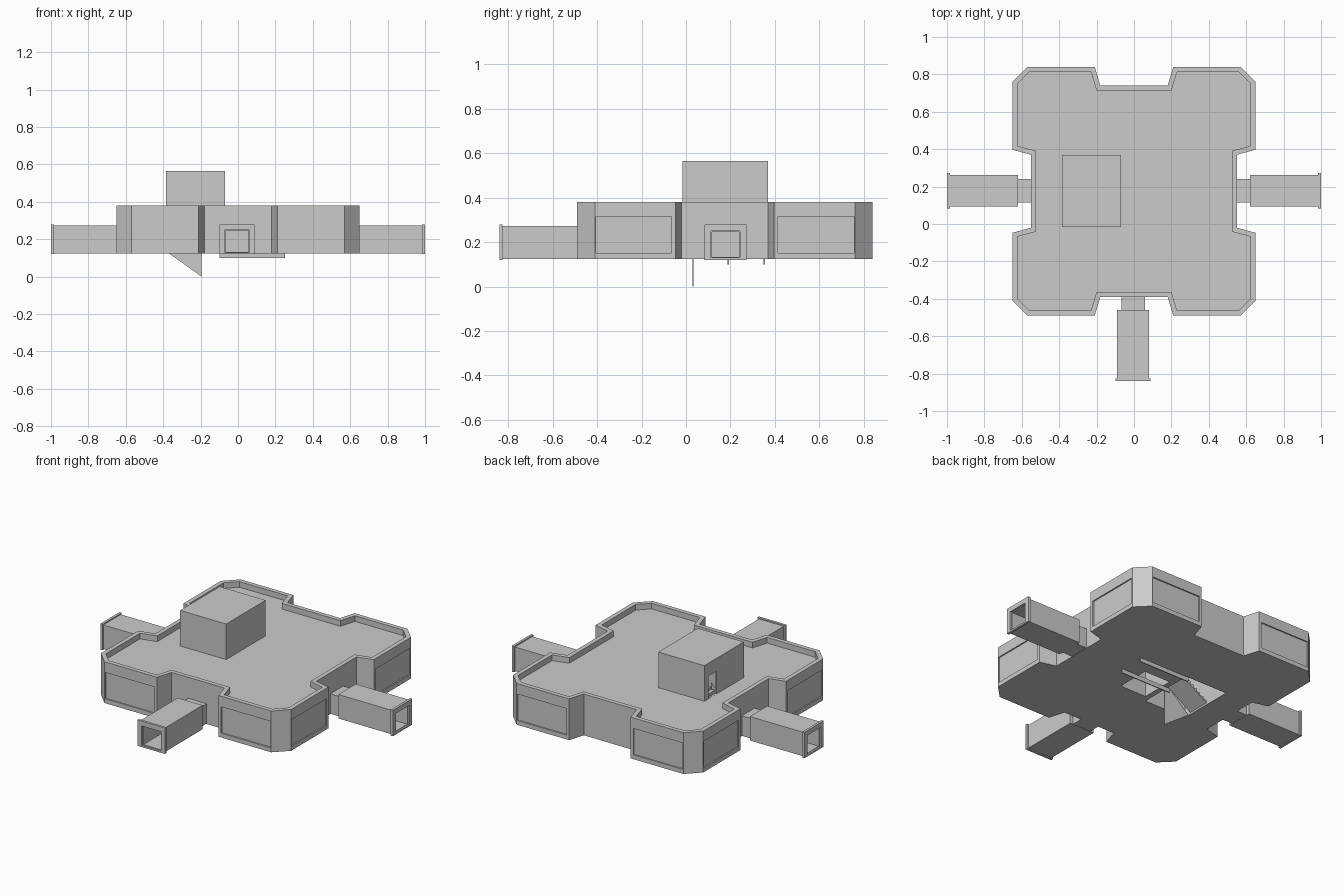
import bpy, bmesh, math
from mathutils import Vector, Matrix

if "Cube" in bpy.data.objects:
    bpy.data.objects.remove(bpy.data.objects["Cube"])

CY = 0.175          # y centre of the main block


def make(name, bm):
    bmesh.ops.recalc_face_normals(bm, faces=bm.faces)
    me = bpy.data.meshes.new(name)
    bm.to_mesh(me)
    bm.free()
    ob = bpy.data.objects.new(name, me)
    bpy.context.scene.collection.objects.link(ob)
    return ob


def box(name, x0, x1, y0, y1, z0, z1):
    bm = bmesh.new()
    m = Matrix.Translation(((x0 + x1) / 2, (y0 + y1) / 2, (z0 + z1) / 2))
    m = m @ Matrix.Diagonal((x1 - x0, y1 - y0, z1 - z0, 1))
    bmesh.ops.create_cube(bm, size=1, matrix=m)
    return make(name, bm)


def prism(name, pts, axis, a0, a1):
    """Extrude a 2D outline along z (pts are x,y) or y (pts are x,z)."""
    bm = bmesh.new()
    co = (lambda p: (p[0], p[1], a0)) if axis == 'z' else (lambda p: (p[0], a0, p[1]))
    f = bm.faces.new([bm.verts.new(co(p)) for p in pts])
    r = bmesh.ops.extrude_face_region(bm, geom=[f])
    d = Vector((0, 0, a1 - a0)) if axis == 'z' else Vector((0, a1 - a0, 0))
    bmesh.ops.translate(bm, vec=d, verts=[v for v in r['geom'] if isinstance(v, bmesh.types.BMVert)])
    return make(name, bm)


def cut(ob, *cutters):
    for c in cutters:
        m = ob.modifiers.new("cut", 'BOOLEAN')
        m.operation, m.solver, m.object = 'DIFFERENCE', 'EXACT', c
        bpy.context.view_layer.objects.active = ob
        bpy.ops.object.modifier_apply(modifier=m.name)


def drop(*obs):
    for o in obs:
        bpy.data.objects.remove(o)


def inset(pts, d):
    """Mitred inward offset of a counter-clockwise outline."""
    out = []
    for i, p in enumerate(pts):
        a, p, b = Vector(pts[i - 1]), Vector(p), Vector(pts[(i + 1) % len(pts)])
        n1 = Vector((-(p - a).y, (p - a).x)).normalized()
        n2 = Vector((-(b - p).y, (b - p).x)).normalized()
        out.append(tuple(p + (n1 + n2) * d / (1 + n1.dot(n2))))
    return out


# main block outline, mirrored from one quarter
q = [(.55, .195), (.65, .222), (.65, .585), (.57, .665), (.21, .665), (.18, .565)]
half = q + [(-x, y) for x, y in reversed(q)]
outline = [(x, y + CY) for x, y in half + [(-x, -y) for x, y in half]]
body = prism("main_block", outline, 'z', .125, .38)

# sunken roof inside the parapet
roof = prism("roof_cutter", inset(outline, .027), 'z', .345, .5)
cut(body, roof)
drop(roof)

# shallow wall panels on the four corner bays
for s in (-1, 1):
    for t in (-1, 1):
        xs, ys = sorted((s * .228, s * .565)), sorted((t * .24, t * .58))
        a = box("panel_cutter", *xs, *sorted((CY + t * .657, CY + t * .7)), .152, .315)
        b = box("panel_cutter", *sorted((s * .642, s * .7)), ys[0] + CY, ys[1] + CY, .152, .315)
        cut(body, a, b)
        drop(a, b)

# roof stair house with doorway, open down to the stairwell below
tower = box("stair_house", -.385, -.07, -.015, .37, .34, .565)
well = box("well_cutter", -.372, -.083, 0, .357, .05, .55)
door = box("door_cutter", -.42, -.34, .25, .33, .346, .485)
shaft = box("shaft_cutter", -.05, .13, .04, .25, .05, .33)
cut(body, well, shaft)
cut(tower, well, door)
drop(well, door, shaft)

# stair flight: stepped profile with sloped underside
n, x0, z0, dx, dz = 12, -.37, .135, .023, .0165
prof = []
for i in range(n):
    prof += [(x0 + i * dx, z0 + i * dz), (x0 + i * dx, z0 + (i + 1) * dz)]
prof += [(x0 + n * dx, z0 + n * dz), (x0 + n * dx, z0 + (n - 1) * dz - .01)]
prism("upper_stairs", prof, 'y', .05, .19)
prism("lower_stair_side", [(-.37, .125), (-.195, 0), (-.195, .28)], 'y', .03, .033)

# thin boards and raised frame below the floor
for y in (.19, .352):
    box("floor_board", -.10, .25, y - .003, y + .003, .10, .127)


# three connecting tunnels
def tunnel(name, place):
    parts = [box(name + "_neck", .54, .63, -.063, .063, .127, .25),
             box(name + "_tube", .62, .99, -.085, .085, .125, .273),
             box(name + "_flange", .985, 1, -.094, .094, .12, .28)]
    hole = box("bore_cutter", .64, 1.1, -.06, .06, .133, .246)
    lip = box("lip_cutter", .99, 1.1, -.066, .066, .13, .25)
    cut(parts[1], hole)
    cut(parts[2], hole, lip)
    drop(hole, lip)
    for p in parts:
        p.data.transform(place)


tunnel("right_tunnel", Matrix.Translation((0, .178, 0)))
tunnel("left_tunnel", Matrix.Translation((0, .178, 0)) @ Matrix.Rotation(math.pi, 4, 'Z'))
tunnel("front_tunnel", Matrix.Translation((-.005, .16, 0)) @ Matrix.Rotation(-math.pi / 2, 4, 'Z'))
